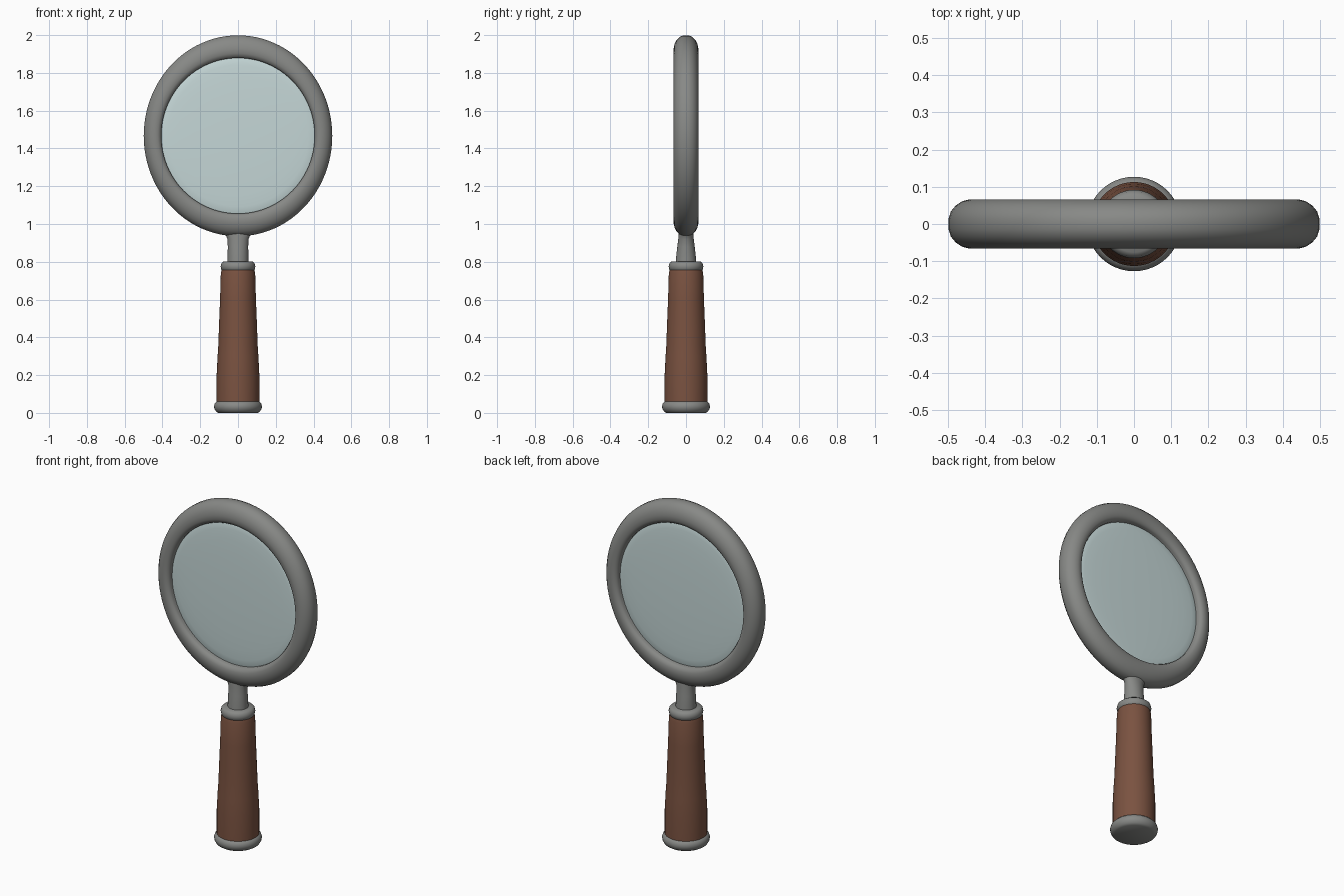
import bpy, bmesh, math

if "Cube" in bpy.data.objects:
    bpy.data.objects.remove(bpy.data.objects["Cube"])

def material(name, rgb):
    m = bpy.data.materials.new(name)
    m.diffuse_color = (*rgb, 1)
    m.use_nodes = True
    m.node_tree.nodes["Principled BSDF"].inputs["Base Color"].default_value = m.diffuse_color
    return m

METAL = material("grey metal", (0.245, 0.25, 0.24))
WOOD = material("brown wood", (0.195, 0.085, 0.052))
GLASS = material("pale glass", (0.56, 0.68, 0.68))

def build(name, rows, point, mat, n=64, closed=False, angle=40):
    """Sweep profile rows around a full turn; point(row, cos, sin) -> xyz."""
    bm = bmesh.new()
    loops = []
    for row in rows:
        loops.append([bm.verts.new(point(row, math.cos(2 * math.pi * i / n),
                                         math.sin(2 * math.pi * i / n))) for i in range(n)])
    pairs = list(zip(loops, loops[1:]))
    if closed:
        pairs.append((loops[-1], loops[0]))
    else:
        bm.faces.new(loops[0])
        bm.faces.new(loops[-1])
    for a, b in pairs:
        for i in range(n):
            j = (i + 1) % n
            bm.faces.new((a[i], a[j], b[j], b[i]))
    bmesh.ops.recalc_face_normals(bm, faces=bm.faces)
    me = bpy.data.meshes.new(name)
    bm.to_mesh(me)
    bm.free()
    me.materials.append(mat)
    ob = bpy.data.objects.new(name, me)
    bpy.context.collection.objects.link(ob)
    bpy.ops.object.select_all(action='DESELECT')
    ob.select_set(True)
    bpy.context.view_layer.objects.active = ob
    bpy.ops.object.shade_smooth_by_angle(angle=math.radians(angle))
    return ob

CZ = 1.467  # centre of the lens

def upright(row, c, s):      # row: radius x, radius y, height
    return (row[0] * c, row[1] * s, row[2])

def rim_point(row, c, s):    # row: 0 inner .. 1 outer, depth
    t, y = row
    return ((0.406 + 0.094 * t) * c, y, CZ + (0.412 + 0.121 * t) * s)

def lens_point(row, c, s):   # row: radius, depth
    return (row[0] * c, row[1], CZ + row[0] * 1.01 * s)

def turned(name, profile, mat):
    return build(name, [(r, r, z) for r, z in profile], upright, mat, 48)

# Rounded rim
half = [(0, 0.045), (0.06, 0.057), (0.2, 0.065), (0.4, 0.066), (0.6, 0.061),
        (0.78, 0.05), (0.92, 0.034), (0.99, 0.014)]
rim = [(t, -y) for t, y in half] + [(t, y) for t, y in reversed(half)]
build("rim", rim, rim_point, METAL, 96, closed=True, angle=50)

# Slightly domed lens, recessed on both sides
dome = [(0.41 * math.sin(a), 0.028 + 0.014 * math.cos(a))
        for a in (math.radians(d) for d in (8, 20, 35, 50, 65, 80, 90))]
lens = [(r, -y) for r, y in dome] + [(r, y) for r, y in reversed(dome)]
build("lens", lens, lens_point, GLASS, 96)

# Neck flaring into the rim
build("neck", [(0.056, 0.056, 0.76), (0.055, 0.053, 0.82), (0.054, 0.046, 0.88),
               (0.056, 0.041, 0.92), (0.066, 0.039, 0.945), (0.085, 0.036, 0.965),
               (0.085, 0.03, 1.0)], upright, METAL, 48)

# Collar, wooden grip and end cap
turned("collar", [(0.078, 0.748), (0.088, 0.757), (0.092, 0.775), (0.088, 0.792),
                  (0.076, 0.802)], METAL)
turned("grip", [(0.113, 0.05), (0.113, 0.2), (0.108, 0.3), (0.104, 0.36), (0.101, 0.45),
                (0.095, 0.6), (0.091, 0.74), (0.086, 0.758)], WOOD)
turned("end_cap", [(0.105, 0.0), (0.117, 0.008), (0.125, 0.022), (0.127, 0.035),
                   (0.123, 0.05), (0.113, 0.06), (0.1, 0.064)], METAL)
